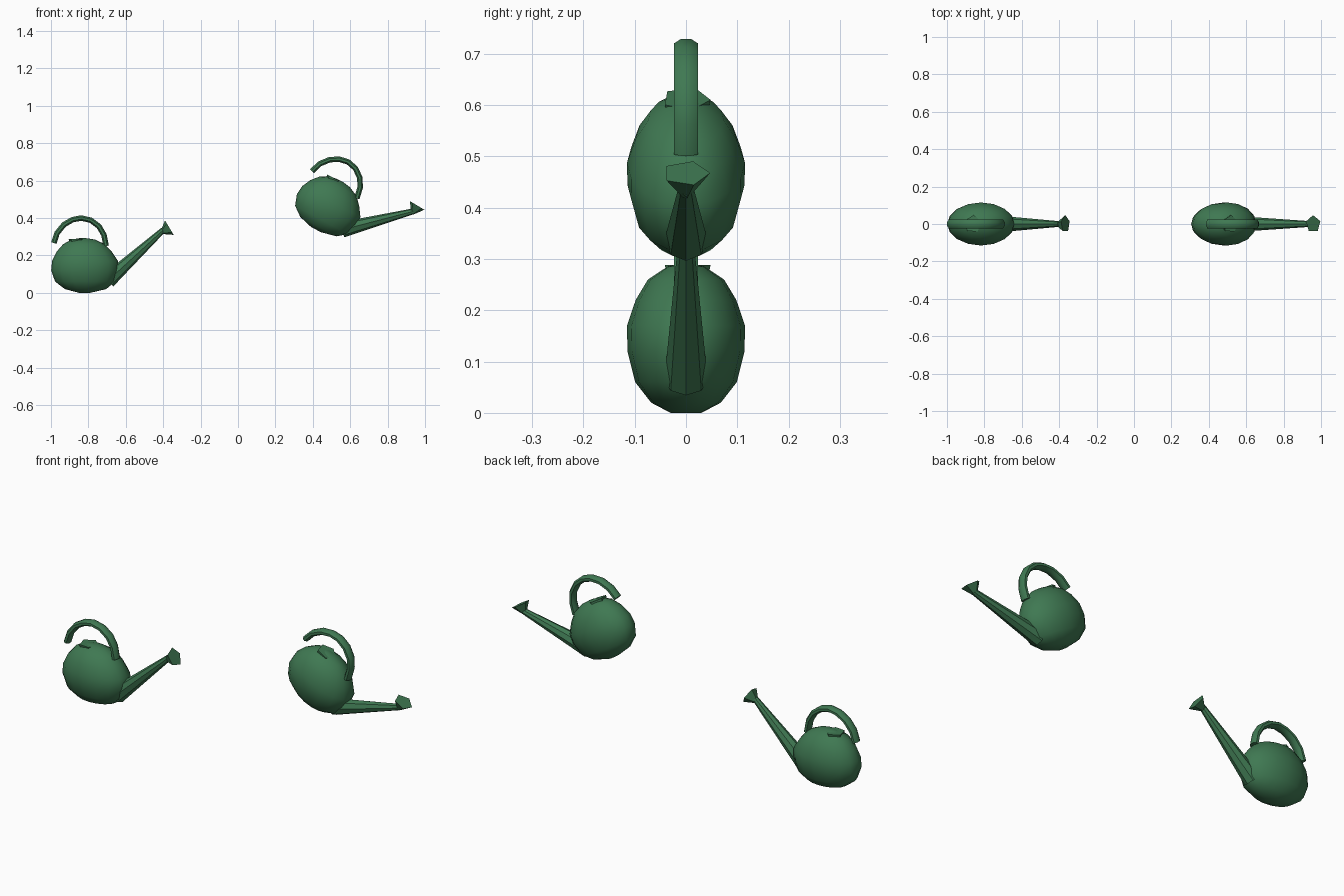
import bpy, bmesh
from math import cos, sin, tau, radians
from mathutils import Matrix, Vector

if "Cube" in bpy.data.objects:
    bpy.data.objects.remove(bpy.data.objects["Cube"])

green = bpy.data.materials.new("green_paint")
green.diffuse_color = (0.05, 0.19, 0.085, 1)
green.use_nodes = True
green.node_tree.nodes["Principled BSDF"].inputs["Base Color"].default_value = green.diffuse_color


def loft(name, rings, place):
    """Skin a list of vertex rings, cap both ends and shade smooth by angle."""
    bm = bmesh.new()
    vs = [[bm.verts.new(p) for p in r] for r in rings]
    n = len(vs[0])
    for a, b in zip(vs, vs[1:]):
        for i in range(n):
            j = (i + 1) % n
            bm.faces.new((a[i], a[j], b[j], b[i]))
    bm.faces.new(vs[0][::-1])
    bm.faces.new(vs[-1])
    bmesh.ops.recalc_face_normals(bm, faces=bm.faces)
    bm.transform(place)
    me = bpy.data.meshes.new(name)
    bm.to_mesh(me)
    bm.free()
    me.materials.append(green)
    ob = bpy.data.objects.new(name, me)
    bpy.context.collection.objects.link(ob)
    bpy.ops.object.select_all(action='DESELECT')
    ob.select_set(True)
    bpy.context.view_layer.objects.active = ob
    bpy.ops.object.shade_smooth_by_angle(angle=radians(40))
    return ob


def tube_rings(path, radii, sides, phase=0.0):
    """Rings along an (x, z) path; radii are (in-plane, y) pairs."""
    pts = [Vector((x, 0, z)) for x, z in path]
    rings = []
    for i, p in enumerate(pts):
        t = (pts[min(i + 1, len(pts) - 1)] - pts[max(i - 1, 0)]).normalized()
        u = Vector((-t.z, 0, t.x))
        r, w = radii[i]
        rings.append([p + u * r * cos(a) + Vector((0, w * sin(a), 0))
                      for a in (phase + tau * k / sides for k in range(sides))])
    return rings


# body slices: height, left x, right x, half depth
BODY = [(0.0, -.85, -.79, .03), (.02, -.925, -.705, .068),
        (.06, -.978, -.656, .099), (.12, -.999, -.638, .114),
        (.17, -.994, -.641, .115), (.22, -.97, -.675, .098),
        (.26, -.935, -.712, .074), (.285, -.89, -.765, .036),
        (.292, -.85, -.81, .012)]
HANDLE = [(-.985, .266), (-.967, .32), (-.93, .365), (-.885, .391), (-.838, .4),
          (-.787, .388), (-.743, .355), (-.717, .31), (-.705, .25)]


def watering_can(side, place, rose_centre, rose_angle):
    # egg-shaped body
    rings = []
    for z, x0, x1, w in BODY:
        c, r = (x0 + x1) / 2, (x1 - x0) / 2
        rings.append([(c + r * cos(tau * k / 16), w * sin(tau * k / 16), z)
                      for k in range(16)])
    loft(side + "_body", rings, place)
    # arched handle
    loft(side + "_handle",
         tube_rings(HANDLE, [(.016, .025)] * len(HANDLE), 8, tau / 16), place)
    # tapered spout
    loft(side + "_spout",
         tube_rings([(-.695, .065), (-.64, .116), (-.4, .336)],
                    [(.042, .042), (.037, .037), (.015, .015)], 8), place)
    # filler cap
    loft(side + "_cap",
         tube_rings([(-.861, .25), (-.861, .288)], [(.04, .04), (.048, .048)], 5, .4),
         place)
    # sprinkler rose, a five-sided cone at the end of the spout
    d = Vector((cos(rose_angle), sin(rose_angle)))
    c = Vector(rose_centre)
    loft(side + "_rose",
         tube_rings([c - d * .052, c], [(.008, .008), (.047, .047)], 5, .3),
         Matrix.Identity(4))


# upright can on the left, tipped can on the right
watering_can("left", Matrix.Identity(4), (-.367, .348), radians(31))
tip = (Matrix.Translation((.519, 0, .584)) @ Matrix.Rotation(radians(28), 4, 'Y')
       @ Matrix.Translation((.845, 0, -.265)))
watering_can("right", tip, (.958, .467), radians(59))
